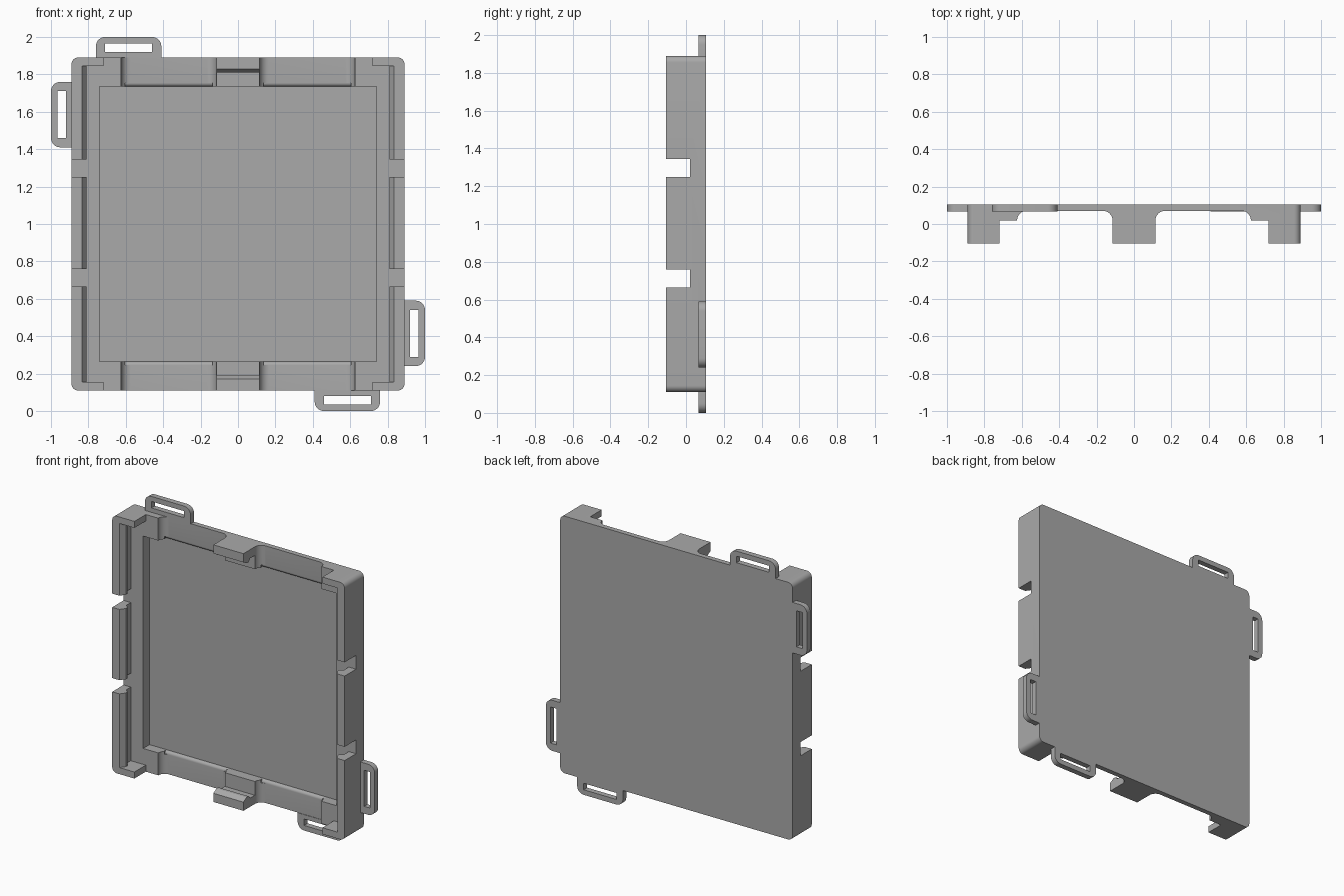
import bpy, bmesh
from math import sin, cos, pi

cube = bpy.data.objects.get("Cube")
if cube:
    bpy.data.objects.remove(cube, do_unlink=True)

grey = bpy.data.materials.new("plain grey")
grey.use_nodes = True
grey.diffuse_color = (0.4, 0.4, 0.4, 1)
grey.node_tree.nodes["Principled BSDF"].inputs["Base Color"].default_value = (0.4, 0.4, 0.4, 1)

PLACE = {
    "x": lambda p, d: (d, p[0], p[1]),
    "y": lambda p, d: (p[0], d, p[1]),
    "z": lambda p, d: (p[0], p[1], d),
}


def prism(name, points, axis, start, end):
    """Extrude a 2D outline along an axis."""
    bm = bmesh.new()
    low = [bm.verts.new(PLACE[axis](p, start)) for p in points]
    high = [bm.verts.new(PLACE[axis](p, end)) for p in points]
    bm.faces.new(low)
    bm.faces.new(high)
    n = len(points)
    for i in range(n):
        j = (i + 1) % n
        bm.faces.new((low[i], low[j], high[j], high[i]))
    bmesh.ops.recalc_face_normals(bm, faces=bm.faces)
    mesh = bpy.data.meshes.new(name)
    bm.to_mesh(mesh)
    bm.free()
    mesh.materials.append(grey)
    obj = bpy.data.objects.new(name, mesh)
    bpy.context.collection.objects.link(obj)
    return obj


def rect(x0, x1, z0, z1):
    return [(x0, z0), (x1, z0), (x1, z1), (x0, z1)]


def arc(cx, cy, r, a0, a1, steps=8):
    """Arc points, angles in quarter turns."""
    angles = [(a0 + (a1 - a0) * i / steps) * pi / 2 for i in range(steps + 1)]
    return [(cx + r * cos(a), cy + r * sin(a)) for a in angles]


def activate(obj):
    bpy.ops.object.select_all(action="DESELECT")
    obj.select_set(True)
    bpy.context.view_layer.objects.active = obj


def cut(obj, points, axis, start, end):
    """Subtract an extruded outline, then discard the cutter."""
    cutter = prism("cutter", points, axis, start, end)
    cutter.hide_render = True
    mod = obj.modifiers.new("cut", "BOOLEAN")
    mod.operation = "DIFFERENCE"
    mod.solver = "EXACT"
    mod.object = cutter
    activate(obj)
    bpy.ops.object.modifier_apply(modifier=mod.name)
    bpy.data.objects.remove(cutter, do_unlink=True)


def smooth(obj):
    activate(obj)
    bpy.ops.object.shade_smooth_by_angle(angle=pi / 6)


HALF, FRONT, BACK = 0.89, -0.105, 0.105
LEDGE, CHANNEL, FLOOR = 0.02, 0.07, 0.09
TAB, LIP, WALL = 0.115, 0.81, 0.835
OUT = -0.2

# Tray body with rounded corners
c, r = HALF - 0.035, 0.035
outline = (arc(c, 1 + c, r, 0, 1) + arc(-c, 1 + c, r, 1, 2)
           + arc(-c, 1 - c, r, 2, 3) + arc(c, 1 - c, r, 3, 4))
tray = prism("tray", outline, "y", FRONT, BACK)

# Main recess with snap lips along both side walls
lip_side = [(WALL - 0.01, OUT), (WALL, FRONT), (LIP, -0.07), (LIP, -0.05),
            (WALL, -0.03), (WALL, LEDGE)]
cut(tray, lip_side + [(-x, y) for x, y in reversed(lip_side)], "z", 0.155, 1.845)

# Openings in the top and bottom walls, and the deep central pocket
cut(tray, rect(-0.72, 0.72, -0.1, 2.1), "y", OUT, LEDGE)
cut(tray, rect(-0.74, 0.74, 0.265, 1.735), "y", OUT, FLOOR)

# Notches through the side walls
for z in (0.665, 1.25):
    cut(tray, rect(-1.1, 1.1, z, z + 0.095), "y", OUT, LEDGE)

# Filleted channels through the top and bottom rims, with rounded inner edges
f = 0.05
right_channel = ([(TAB, OUT)] + arc(TAB + f, CHANNEL - f, f, 2, 1)
                 + arc(0.625 - f, CHANNEL - f, f, 1, 0) + [(0.625, OUT)])
edge = [(0.06, 1.735), (0.06, 1.755)] + arc(FLOOR, 1.755, 0.02, 2, 3)
for side in (-1, 1):
    channel = [(side * x, y) for x, y in right_channel]
    cut(tray, channel, "z", 1.7, 2.1)
    cut(tray, channel, "z", -0.1, 0.3)
    x0, x1 = sorted((side * 0.13, side * 0.61))
    cut(tray, edge, "x", x0, x1)
    cut(tray, [(y, 2 - z) for y, z in edge], "x", x0, x1)
smooth(tray)

# Snap tabs in the middle of the top and bottom rims
tab_profile = [(LEDGE, 1.89), (FRONT, 1.89), (FRONT, 1.83), (-0.07, 1.81),
               (-0.05, 1.81), (-0.03, 1.83), (LEDGE, 1.83)]
prism("top_snap_tab", tab_profile, "x", -TAB, TAB)
prism("bottom_snap_tab", [(y, 2 - z) for y, z in tab_profile], "x", -TAB, TAB)

# Strap loops: u runs along the edge, v points away from the tray
loop_outline = ([(-0.175, 0)] + arc(-0.125, 0.06, 0.05, 2, 1)
                + arc(0.125, 0.06, 0.05, 1, 0) + [(0.175, 0)])
slot = rect(-0.125, 0.125, 0.03, 0.075)
LOOPS = {
    "top_strap_loop": lambda u, v: (u - 0.585, 1.89 + v),
    "right_strap_loop": lambda u, v: (-HALF - v, 1.585 + u),
    "bottom_strap_loop": lambda u, v: (0.585 - u, 0.11 - v),
    "left_strap_loop": lambda u, v: (HALF + v, 0.415 - u),
}
for name, place in LOOPS.items():
    loop = prism(name, [place(u, v) for u, v in loop_outline], "y", 0.067, BACK)
    cut(loop, [place(u, v) for u, v in slot], "y", 0, 0.2)
    smooth(loop)
